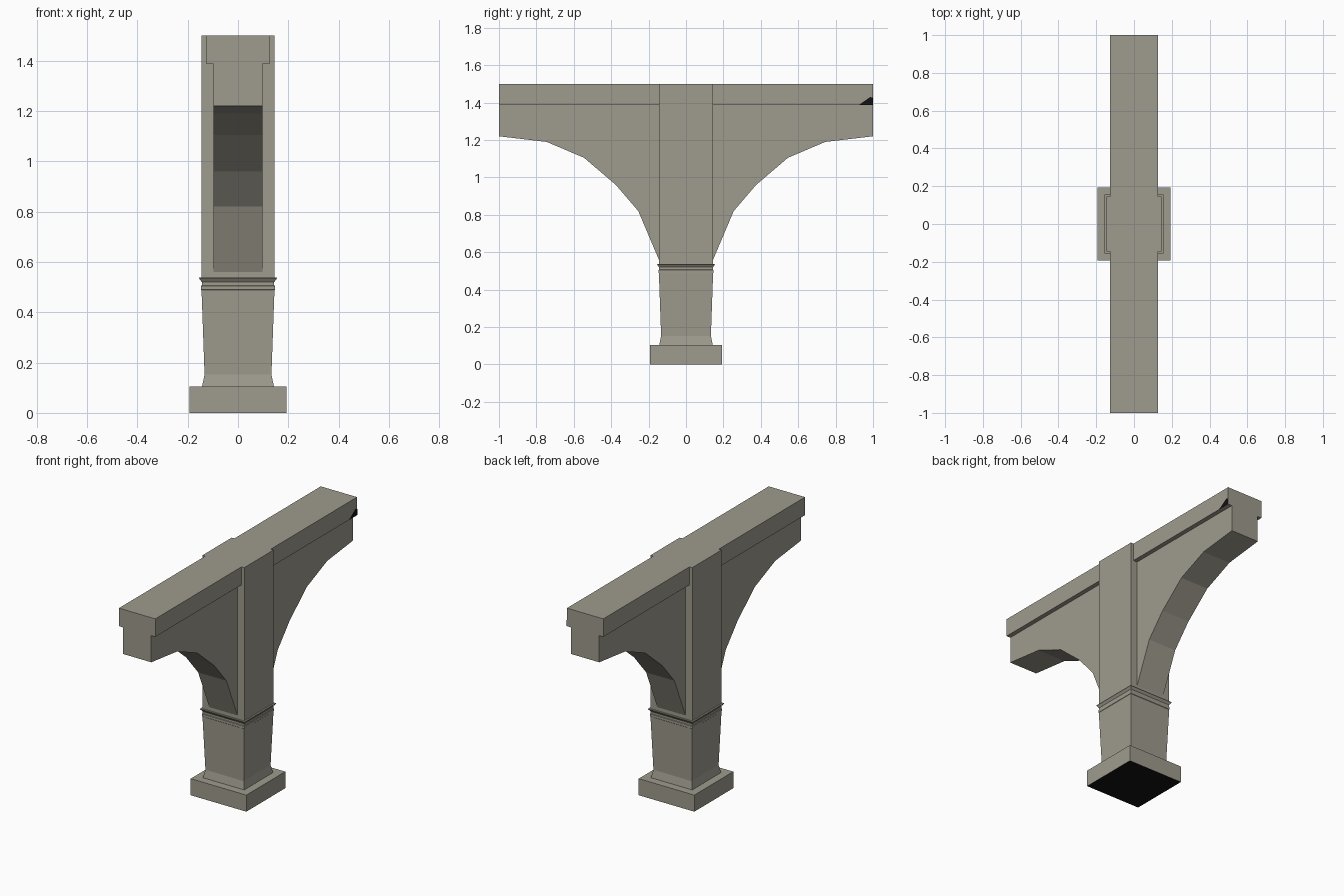
import bpy, bmesh

if "Cube" in bpy.data.objects:
    bpy.data.objects.remove(bpy.data.objects["Cube"])


def material(name, rgb):
    m = bpy.data.materials.new(name)
    m.diffuse_color = (*rgb, 1)
    m.use_nodes = True
    m.node_tree.nodes["Principled BSDF"].inputs["Base Color"].default_value = m.diffuse_color
    return m


stone = material("warm_grey_stone", (0.345, 0.328, 0.27))
dark = material("dark_underside", (0.006, 0.006, 0.006))


def finish(bm, name, mat=stone):
    bmesh.ops.recalc_face_normals(bm, faces=bm.faces[:])
    me = bpy.data.meshes.new(name)
    bm.to_mesh(me)
    bm.free()
    me.materials.append(mat)
    ob = bpy.data.objects.new(name, me)
    bpy.context.collection.objects.link(ob)
    return ob


def square_loft(name, profile):
    """Stack square rings given as (half width, height) and close both ends."""
    bm = bmesh.new()
    rings = [[bm.verts.new((sx * h, sy * h, z))
              for sx, sy in ((-1, -1), (1, -1), (1, 1), (-1, 1))]
             for h, z in profile]
    for a, b in zip(rings, rings[1:]):
        for i in range(4):
            j = (i + 1) % 4
            bm.faces.new((a[i], a[j], b[j], b[i]))
    bm.faces.new(rings[0])
    bm.faces.new(rings[-1])
    return finish(bm, name)


def side_prism(name, outline, x0, x1, mat=stone):
    """Extrude a (y, z) outline across x."""
    bm = bmesh.new()
    face = bm.faces.new([bm.verts.new((x0, y, z)) for y, z in outline])
    ext = bmesh.ops.extrude_face_region(bm, geom=[face])
    verts = [v for v in ext["geom"] if isinstance(v, bmesh.types.BMVert)]
    bmesh.ops.translate(bm, verts=verts, vec=(x1 - x0, 0, 0))
    return finish(bm, name, mat)


# Footing slab with a dark underside
base = square_loft("base_slab", [(0.193, 0), (0.193, 0.104)])
base.data.materials.append(dark)
for p in base.data.polygons:
    if p.normal.z < -0.9:
        p.material_index = 1

# Pedestal, collar moulding and square shaft in one stepped profile
square_loft("column", [
    (0.143, 0.104), (0.133, 0.153), (0.145, 0.488), (0.147, 0.490),
    (0.147, 0.505), (0.144, 0.507), (0.144, 0.520), (0.155, 0.535),
    (0.155, 0.538), (0.145, 0.538), (0.145, 1.5)])

# Curved brackets and the wider rail above them, on both sides
arch = [(1, 1.22), (0.745, 1.19), (0.545, 1.105), (0.375, 0.96),
        (0.255, 0.82), (0.145, 0.56)]
for side, label in ((-1, "front"), (1, "back")):
    bracket = arch + [(0.145, 1.387), (1, 1.387)]
    rail = [(0.145, 1.387), (1, 1.387), (1, 1.5), (0.145, 1.5)]
    side_prism(label + "_bracket", [(side * y, z) for y, z in bracket], -0.098, 0.098)
    side_prism(label + "_rail", [(side * y, z) for y, z in rail], -0.126, 0.126)

# Small dark mark at the end of the rail
side_prism("rail_mark", [(0.925, 1.388), (1, 1.388), (1, 1.425), (0.985, 1.43)],
           0.125, 0.128, dark)
